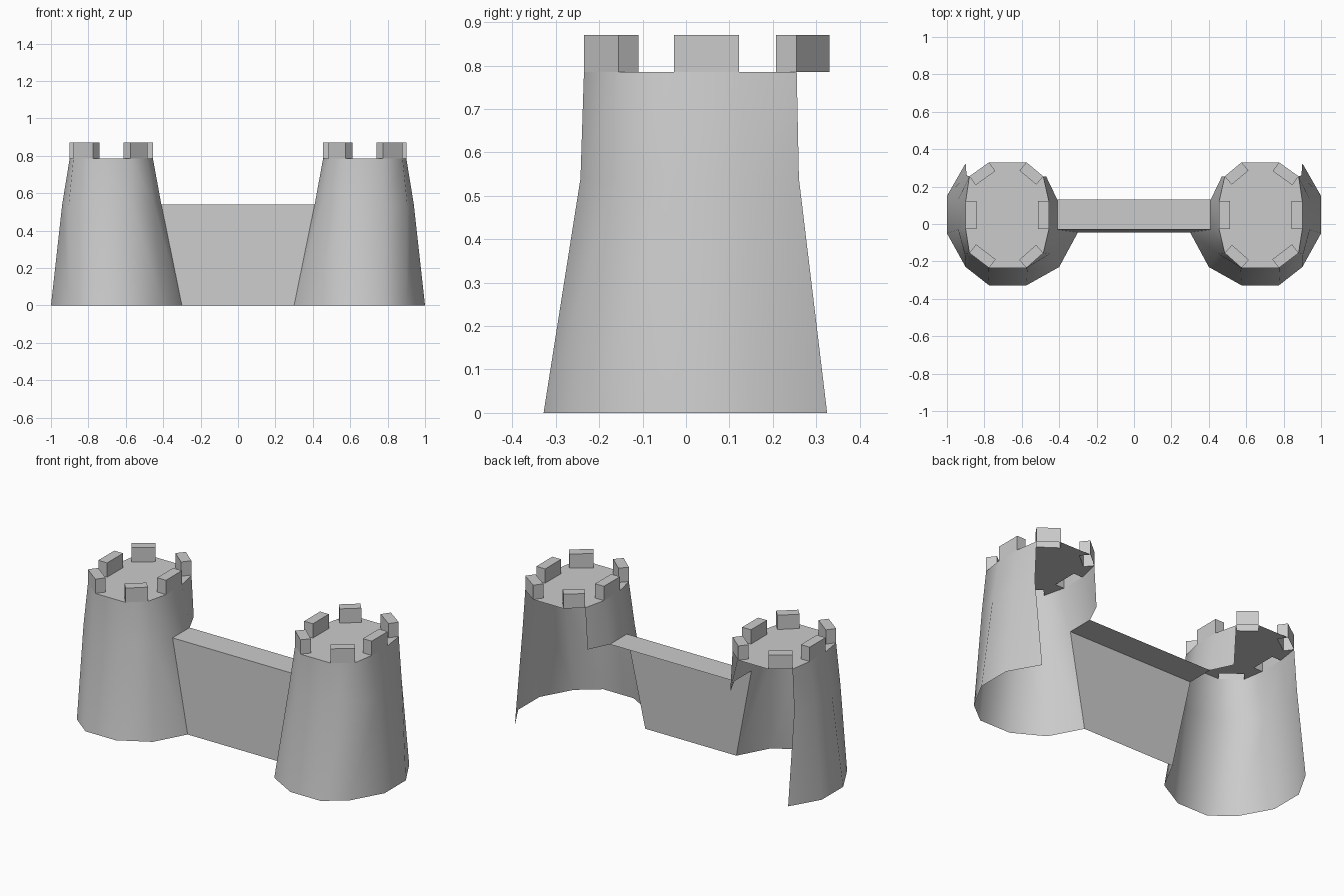
import bpy, math
from mathutils import Vector

if "Cube" in bpy.data.objects:
    bpy.data.objects.remove(bpy.data.objects["Cube"])

Z_MID, Z_TOP, Z_MERLON = 0.54, 0.785, 0.87
THICK = 0.058

# Right tower outlines, counter-clockwise from the inner front corner
base = [(.30, -.045), (.40, -.23), (.575, -.328), (.775, -.328),
        (.90, -.23), (1.0, -.05), (1.0, .15), (.90, .325)]
mid = [(.41, -.03), (.45, -.16), (.57, -.243), (.78, -.243),
       (.905, -.16), (.94, -.03), (.94, .13), (.895, .26)]
mid_back = [(.47, .255), (.41, .13)]
top = [(.455, -.028), (.485, -.155), (.575, -.235), (.775, -.235),
       (.88, -.155), (.90, -.028), (.90, .122), (.88, .255),
       (.775, .33), (.575, .33), (.485, .255), (.455, .122)]


def at(points, z):
    return [Vector((x, y, z)) for x, y in points]


def make(name, faces):
    """Build a welded mesh from polygons and mirror it to the left side."""
    verts, index, polys = [], {}, []
    for face in faces:
        poly = []
        for p in face:
            key = tuple(round(c, 4) for c in p)
            if key not in index:
                index[key] = len(verts)
                verts.append(key)
            poly.append(index[key])
        polys.append(poly)
    mesh = bpy.data.meshes.new(name)
    mesh.from_pydata(verts, [], polys)
    mesh.update()
    obj = bpy.data.objects.new(name, mesh)
    bpy.context.collection.objects.link(obj)
    bpy.ops.object.select_all(action='DESELECT')
    obj.select_set(True)
    bpy.context.view_layer.objects.active = obj
    bpy.ops.object.shade_smooth_by_angle(angle=math.radians(65))
    obj.modifiers.new("mirror", 'MIRROR').use_axis[0] = True
    return obj


def strip(lower, upper):
    return [(lower[i], lower[i + 1], upper[i + 1], upper[i])
            for i in range(len(lower) - 1)]


# Tower shells (open at the back) joined to the curtain wall and its walkway
b, m, t = at(base, 0), at(mid, Z_MID), at(top, Z_TOP)
back = at(mid_back, Z_MID)
walls = strip(b, m) + strip(m, t[:8])
walls += strip(back + [m[0]], [t[10], t[11], t[0]])
front_low, front_high = Vector((0, -.045, 0)), Vector((0, -.03, Z_MID))
walls.append((front_low, b[0], m[0], front_high))
walls.append((front_high, m[0], back[1], Vector((0, .13, Z_MID))))
make("castle_walls", walls)

# Merlons on every second side; the tower floor is cut around them
up = Vector((0, 0, Z_MERLON - Z_TOP))
merlons, floor = [], []
for i in range(1, 12, 2):
    p, q = t[i], t[(i + 1) % 12]
    d = (q - p).normalized()
    inward = Vector((-d.y, d.x, 0)) * THICK
    ring = [p, q, q + inward, p + inward]
    merlons += [(ring[k], ring[(k + 1) % 4], ring[(k + 1) % 4] + up, ring[k] + up)
                for k in range(4)]
    merlons.append([v + up for v in ring])
    floor += [p, p + inward, q + inward, q]
make("merlons", merlons)
make("tower_floor", [floor])
